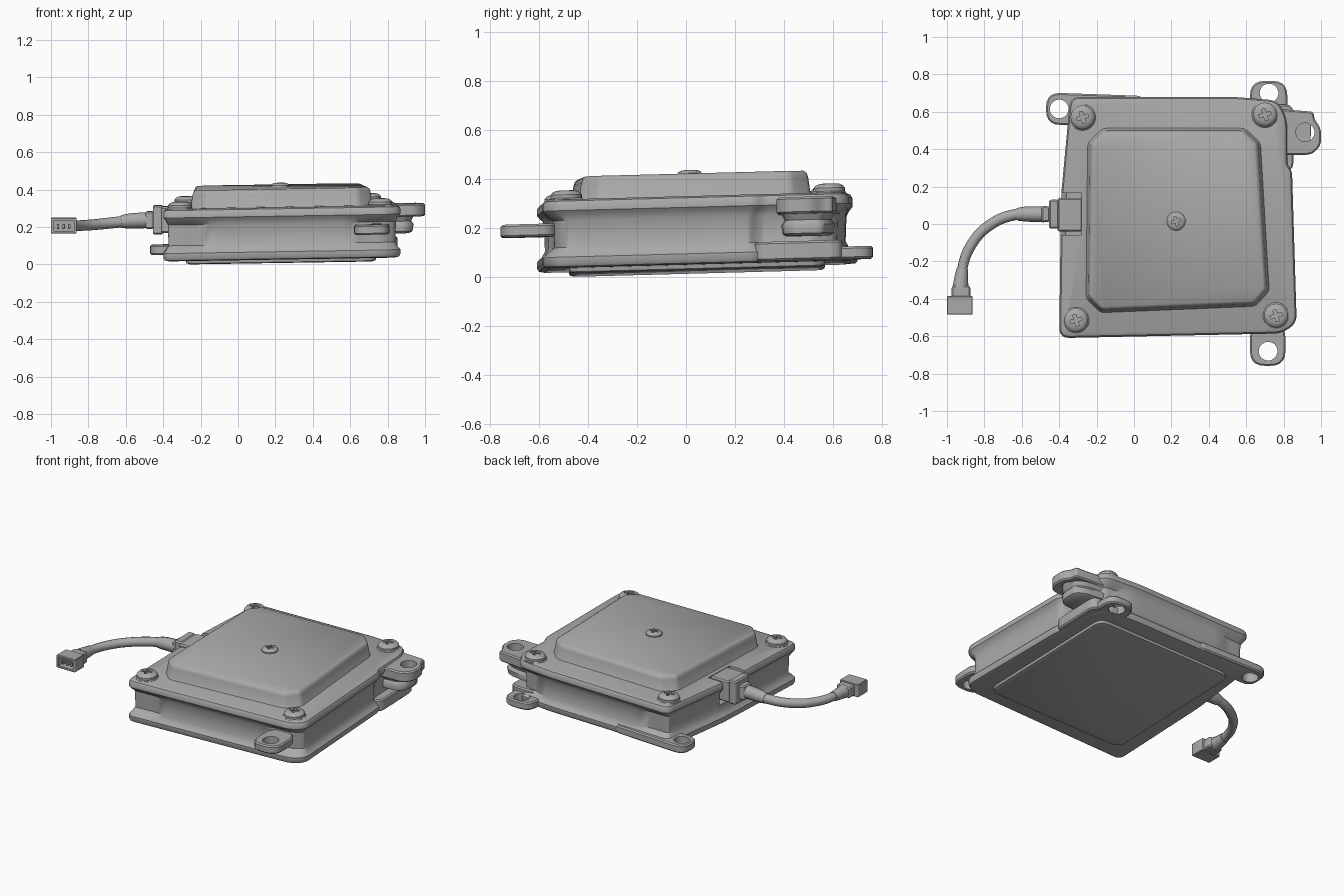
import bpy, bmesh, math
from mathutils import Vector, Matrix

old = bpy.data.objects.get("Cube")
if old:
    bpy.data.objects.remove(old, do_unlink=True)

grey = bpy.data.materials.new("housing grey")
grey.use_nodes = True
grey.diffuse_color = (0.4, 0.4, 0.4, 1)
grey.node_tree.nodes["Principled BSDF"].inputs["Base Color"].default_value = (0.4, 0.4, 0.4, 1)


def tilt(p):
    """The casing leans slightly up towards its back left."""
    return Vector((p[0], p[1], p[2] + 0.027 * p[1] + 0.016 * (p[0] - 0.25)))


def finish(bm, name, lean=True):
    if lean:
        for v in bm.verts:
            v.co = tilt(v.co)
    bmesh.ops.recalc_face_normals(bm, faces=bm.faces)
    mesh = bpy.data.meshes.new(name)
    bm.to_mesh(mesh)
    bm.free()
    mesh.materials.append(grey)
    ob = bpy.data.objects.new(name, mesh)
    bpy.context.collection.objects.link(ob)
    return ob


def activate(ob):
    bpy.ops.object.select_all(action="DESELECT")
    ob.select_set(True)
    bpy.context.view_layer.objects.active = ob


def smooth(ob, angle=35):
    activate(ob)
    bpy.ops.object.shade_smooth_by_angle(angle=math.radians(angle))


def rounded(points, r, n=5):
    """Round the corners of a counter-clockwise outline."""
    pts, out = [Vector(p) for p in points], []
    for i, p in enumerate(pts):
        a, b = pts[i - 1] - p, pts[(i + 1) % len(pts)] - p
        d = min(r, a.length * 0.45, b.length * 0.45)
        a, b = p + a.normalized() * d, p + b.normalized() * d
        for k in range(n + 1):
            t = k / n
            out.append(a * (1 - t) ** 2 + p * 2 * t * (1 - t) + b * t * t)
    return out


def resample(pts, step):
    out = []
    for i, p in enumerate(pts):
        q = pts[(i + 1) % len(pts)]
        n = max(1, round((q - p).length / step))
        out += [p.lerp(q, k / n) for k in range(n)]
    return out


def inset(pts, d):
    out = []
    for i, p in enumerate(pts):
        t = (pts[(i + 1) % len(pts)] - pts[i - 1]).normalized()
        out.append(p + Vector((-t.y, t.x)) * d)
    return out


def loft(name, pts, levels, shape=None, lean=True):
    """Stack inset copies of an outline: levels are (inset, z)."""
    bm = bmesh.new()
    rings = []
    for d, z in levels:
        ring = inset(pts, d)
        if shape:
            ring = [shape(p, z) for p in ring]
        rings.append([bm.verts.new((p.x, p.y, z)) for p in ring])
    n = len(pts)
    for a, b in zip(rings, rings[1:]):
        for i in range(n):
            j = (i + 1) % n
            bm.faces.new((a[i], a[j], b[j], b[i]))
    bm.faces.new(rings[0][::-1])
    bm.faces.new(rings[-1])
    return finish(bm, name, lean)


def rect(x0, x1, y0, y1):
    return [(x0, y0), (x1, y0), (x1, y1), (x0, y1)]


def block(name, x, y, z, r=0.015, lean=True, e=0.008):
    ob = loft(name, rounded(rect(*x, *y), r, 3),
              [(e, z[0]), (0, z[0] + e), (0, z[1] - e), (e, z[1])], lean=lean)
    smooth(ob)
    return ob


def cut(ob, cutter):
    cutter.hide_render = True
    m = ob.modifiers.new("cut", "BOOLEAN")
    m.operation, m.solver, m.object = "DIFFERENCE", "EXACT", cutter
    activate(ob)
    bpy.ops.object.modifier_apply(modifier=m.name)
    bpy.data.objects.remove(cutter, do_unlink=True)


def disc(x, y, r, n=28):
    return [Vector((x + r * math.cos(k * math.tau / n), y + r * math.sin(k * math.tau / n)))
            for k in range(n)]


# Main casing: pinched waist, deeper under the corner bosses
outline = [(-0.40, -0.61), (0.79, -0.585), (0.87, -0.53), (0.845, 0.28), (0.82, 0.32),
           (0.82, 0.56), (0.77, 0.66), (0.53, 0.68), (-0.34, 0.68), (-0.365, 0.42), (-0.39, 0.15)]


def corner_pinch(p, z):
    if 0.1 < z < 0.26 and abs(p.x - 0.23) > 0.38:
        k = min(1, (abs(p.x - 0.23) - 0.38) / 0.04) * 0.02
        return Vector((p.x, p.y - math.copysign(k, p.y) * min(1, abs(p.y) / 0.5)))
    return p


casing = loft("casing", resample(rounded(outline, 0.055), 0.05),
              [(0.03, 0.042), (0.008, 0.047), (0, 0.06), (0, 0.085), (0.014, 0.1), (0.028, 0.125),
               (0.024, 0.235), (0.012, 0.26), (0, 0.275), (0, 0.3), (0.008, 0.314), (0.025, 0.321)],
              corner_pinch)
cut(casing, loft("notch_cutter", [Vector(p) for p in rect(-0.5, -0.28, -0.06, 0.165)],
                 [(0, 0.16), (0, 0.5)]))
smooth(casing)

# Raised top cover and bottom panel
cover = [(-0.24, 0.505), (0.665, 0.505), (0.72, -0.43), (-0.25, -0.47)]
smooth(loft("top_cover", rounded(rounded(cover[::-1], 0.075, 1), 0.02, 3),
            [(-0.012, 0.315), (-0.004, 0.325), (0.006, 0.39), (0.012, 0.407), (0.024, 0.416)]), 50)
smooth(loft("bottom_panel", rounded(rect(-0.28, 0.74, -0.48, 0.57), 0.07),
            [(0.02, 0.021), (0.004, 0.026), (0, 0.05)]))


# Mounting tabs with holes
def tab(name, pts, z, hole, r, corner=0.08):
    ob = loft(name, rounded(pts, corner),
              [(0.008, z[0]), (0, z[0] + 0.008), (0, z[1] - 0.008), (0.008, z[1])])
    cut(ob, loft("hole_cutter", disc(*hole, r), [(0, z[0] - 0.1), (0, z[1] + 0.1)]))
    smooth(ob)


tab("front_tab", rect(0.62, 0.81, -0.758, -0.53), (0.172, 0.225), (0.717, -0.68), 0.05)
tab("back_tab", rect(0.62, 0.82, 0.5, 0.765), (0.047, 0.098), (0.722, 0.7), 0.05)
tab("back_right_tab", [(-0.47, 0.53), (-0.3, 0.53), (0.05, 0.6), (0.05, 0.685), (-0.47, 0.703)],
    (0.047, 0.1), (-0.4, 0.615), 0.05)
ear = [(0.72, 0.37), (0.95, 0.37), (1.0, 0.42), (1.0, 0.51), (0.965, 0.56), (0.96, 0.6), (0.72, 0.62)]
tab("left_ear", ear, (0.235, 0.303), (0.915, 0.49), 0.05, 0.04)
support = [(0.72, 0.38), (0.9, 0.39), (0.945, 0.44), (0.945, 0.56), (0.88, 0.6), (0.72, 0.62)]
smooth(loft("ear_support", rounded(support, 0.04),
            [(0.03, 0.145), (0.012, 0.155), (0.006, 0.19), (0.02, 0.21), (0.0, 0.25)]), 45)
block("lower_ledge", (0.66, 0.853), (0.28, 0.64), (0.047, 0.125), 0.05)


# Screws with cross recesses
def screw(name, x, y, z, r, h):
    ob = loft(name, disc(x, y, r),
              [(0, z - 0.02), (0, z + h * 0.45), (r * 0.12, z + h * 0.75),
               (r * 0.35, z + h * 0.95), (r * 0.6, z + h)])
    for a in (0.3, 0.3 + math.pi / 2):
        u = Vector((math.cos(a), math.sin(a))) * r * 0.5
        w = Vector((-u.y, u.x)) * 0.28
        c = Vector((x, y))
        cut(ob, loft("cross_cutter", [c - u - w, c + u - w, c + u + w, c - u + w],
                     [(0, z + h * 0.45), (0, z + h + 0.1)]))
    smooth(ob)


for label, x, y in (("back_right", -0.275, 0.57), ("back_left", 0.7, 0.585),
                    ("front_left", 0.76, -0.49), ("front_right", -0.31, -0.515)):
    smooth(loft(label + "_boss", disc(x, y, 0.07), [(0, 0.3), (0, 0.322), (0.006, 0.327)]))
    screw(label + "_screw", x, y, 0.325, 0.064, 0.034)
screw("centre_screw", 0.225, 0.015, 0.412, 0.05, 0.025)

# Socket in the casing
block("socket", (-0.41, -0.275), (-0.04, 0.14), (0.18, 0.32))
block("socket_flange", (-0.455, -0.4), (-0.025, 0.13), (0.172, 0.326))
block("socket_neck", (-0.495, -0.45), (0.01, 0.095), (0.2, 0.295))


# Cable and its stepped sleeves, swept with a radius per point
def tube(name, pts, res=8):
    cu = bpy.data.curves.new(name, "CURVE")
    cu.dimensions, cu.bevel_depth, cu.bevel_resolution = "3D", 1, 4
    cu.use_fill_caps, cu.resolution_u = True, res
    sp = cu.splines.new("BEZIER" if res > 1 else "POLY")
    nodes = sp.bezier_points if res > 1 else sp.points
    nodes.add(len(pts) - 1)
    for node, (x, y, z, r) in zip(nodes, pts):
        node.co = (x, y, z) if res > 1 else (x, y, z, 1)
        node.radius = r
        if res > 1:
            node.handle_left_type = node.handle_right_type = "AUTO"
    cu.materials.append(grey)
    ob = bpy.data.objects.new(name, cu)
    bpy.context.collection.objects.link(ob)
    activate(ob)
    bpy.ops.object.convert(target="MESH")
    smooth(bpy.context.view_layer.objects.active)


tube("cable", [(-0.48, 0.052, 0.237, 0.03), (-0.62, 0.053, 0.228, 0.03), (-0.77, -0.005, 0.213, 0.029),
               (-0.875, -0.12, 0.207, 0.028), (-0.92, -0.25, 0.207, 0.027), (-0.928, -0.35, 0.208, 0.027)])
tube("socket_sleeve", [(-0.48, 0.052, 0.237, 0.043), (-0.56, 0.053, 0.234, 0.041),
                       (-0.6, 0.053, 0.231, 0.038), (-0.625, 0.051, 0.228, 0.033)], 1)
tube("plug_sleeve", [(-0.928, -0.34, 0.208, 0.043), (-0.924, -0.29, 0.208, 0.037),
                     (-0.918, -0.24, 0.207, 0.031)], 1)

# Plug with an open end and contact pins
block("plug_collar", (-0.975, -0.875), (-0.4, -0.33), (0.172, 0.243), lean=False)
plug = block("plug", (-1.0, -0.863), (-0.485, -0.385), (0.165, 0.25), 0.006, False, 0.004)
cut(plug, loft("plug_cutter", [Vector(p) for p in rect(-0.985, -0.878, -0.6, -0.415)],
               [(0, 0.18), (0, 0.236)], lean=False))
smooth(plug)
for i in range(3):
    x = -0.962 + i * 0.03
    block("plug_pin_%d" % (i + 1), (x - 0.006, x + 0.006), (-0.47, -0.41), (0.19, 0.216),
          0.002, False, 0.002)
